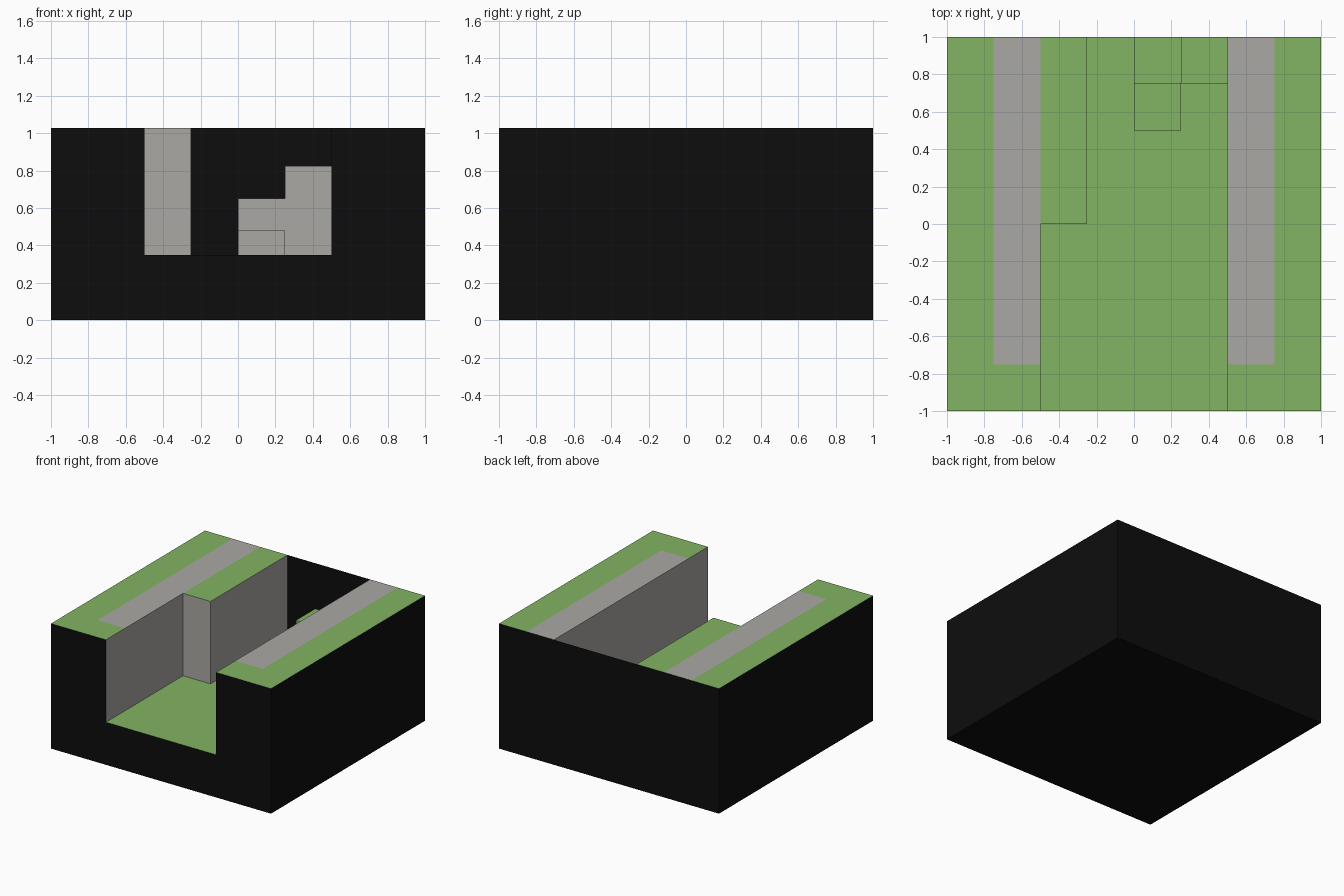
import bpy

if "Cube" in bpy.data.objects:
    bpy.data.objects.remove(bpy.data.objects["Cube"])

TOP, FLOOR = 1.027, 0.35


def material(name, rgb):
    m = bpy.data.materials.new(name)
    m.diffuse_color = (*rgb, 1)
    m.use_nodes = True
    m.node_tree.nodes["Principled BSDF"].inputs["Base Color"].default_value = m.diffuse_color
    return m


grass = material("grass green", (0.224, 0.456, 0.125))
stone = material("stone grey", (0.402, 0.393, 0.371))
black = material("shell black", (0.004, 0.004, 0.004))


def build(name, quads, mats):
    """Object from (four corners, material index) quads."""
    verts, index, faces = [], {}, []
    for pts, _ in quads:
        face = []
        for p in pts:
            if p not in index:
                index[p] = len(verts)
                verts.append(p)
            face.append(index[p])
        faces.append(face)
    me = bpy.data.meshes.new(name)
    me.from_pydata(verts, [], faces)
    for m in mats:
        me.materials.append(m)
    for poly, (_, mi) in zip(me.polygons, quads):
        poly.material_index = mi
    ob = bpy.data.objects.new(name, me)
    bpy.context.collection.objects.link(ob)
    return ob


def wall(a, b, z0, z1):
    """Upright quad from a to b, facing right of the direction a -> b."""
    return [(*a, z0), (*b, z0), (*b, z1), (*a, z1)]


# Terrain plan: grid lines and the height / path rule of each cell
xs = [-1, -0.75, -0.5, -0.25, 0, 0.25, 0.5, 0.75, 1]
ys = [-1, -0.75, 0, 0.5, 0.75, 1]


def height(x, y):
    if abs(x) > 0.5 or (x < -0.25 and y > 0):
        return TOP                        # banks and the left buttress
    if y > 0.75 and x > 0.25:
        return 0.825                      # upper step
    if y > 0.75 and x > 0:
        return 0.652                      # middle step
    if y > 0.5 and 0 < x < 0.25:
        return 0.481                      # lower step
    return FLOOR


def is_path(x, y):
    return 0.5 < abs(x) < 0.75 and y > -0.75


def mid(v, i):
    return (v[i] + v[i + 1]) / 2


tops, cliffs, shell = [], [], []
nx, ny = len(xs) - 1, len(ys) - 1
for i in range(nx):
    for j in range(ny):
        x0, x1, y0, y1 = xs[i], xs[i + 1], ys[j], ys[j + 1]
        cx, cy = mid(xs, i), mid(ys, j)
        h = height(cx, cy)
        tops.append(([(x0, y0, h), (x1, y0, h), (x1, y1, h), (x0, y1, h)],
                     int(is_path(cx, cy))))
        # Cliff faces towards every lower neighbour
        for di, dj, a, b in ((1, 0, (x1, y0), (x1, y1)),
                             (-1, 0, (x0, y1), (x0, y0)),
                             (0, 1, (x1, y1), (x0, y1)),
                             (0, -1, (x0, y0), (x1, y0))):
            if 0 <= i + di < nx and 0 <= j + dj < ny:
                n = height(mid(xs, i + di), mid(ys, j + dj))
                if n < h:
                    cliffs.append((wall(a, b, n, h), 0))

# Black outer shell: sides, full-height back, notched front, underside
shell.append((wall((1, -1), (1, 1), 0, TOP), 0))
shell.append((wall((-1, 1), (-1, -1), 0, TOP), 0))
shell.append((wall((1, 1), (-1, 1), 0, TOP), 0))
for x0, x1, h in ((-1, -0.5, TOP), (-0.5, 0.5, FLOOR), (0.5, 1, TOP)):
    shell.append((wall((x0, -1), (x1, -1), 0, h), 0))
shell.append(([(-1, -1, 0), (-1, 1, 0), (1, 1, 0), (1, -1, 0)], 0))

build("grass_and_paths", tops, [grass, stone])
build("stone_cliffs", cliffs, [stone])
build("outer_shell", shell, [black])
